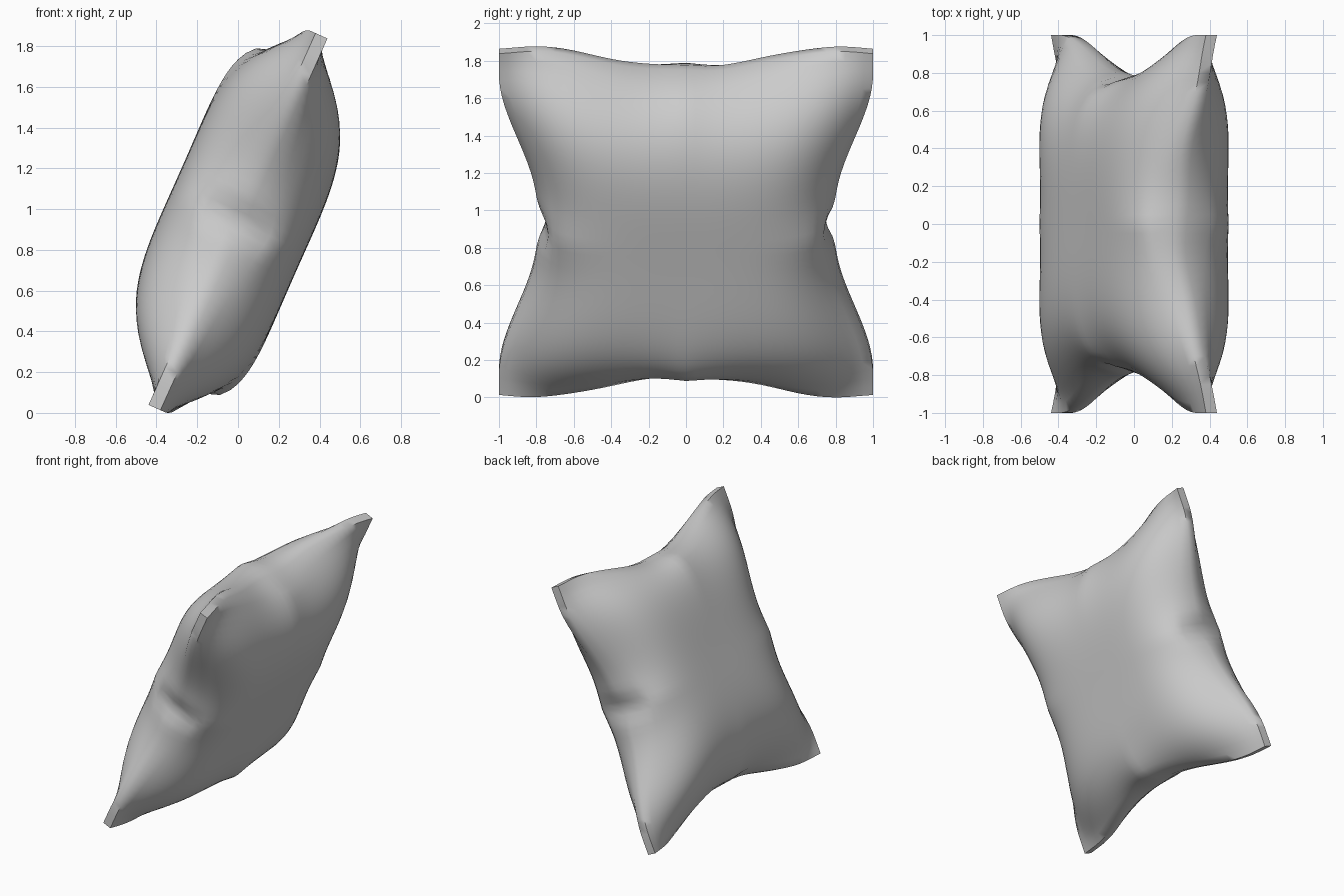
import bpy, bmesh, math
from mathutils import Matrix

if "Cube" in bpy.data.objects:
    bpy.data.objects.remove(bpy.data.objects["Cube"])

TILT = math.radians(24.2)
RIM = 0.032      # half width of the edge strip
PUFF = 0.328     # extra half thickness in the middle


def ease(start, end, t):
    t = min(max((abs(t) - start) / (end - start), 0), 1)
    return t * t * (3 - 2 * t)


def pillow_point(a, b, side):
    """Place a point; a runs up the cushion, b across it, side is +1 or -1."""
    # Seams curve inwards between the corners
    u = a * (0.855 + 0.145 * ease(0.1, 0.88, b))
    v = b * (0.80 + 0.20 * ease(0.12, 0.88, a))
    # Pinched tuck in the middle of each side seam
    v -= math.copysign(0.055 * math.exp(-(a / 0.09) ** 2) * abs(b) ** 16, b)
    # Full in the middle, rounded at the seams, tapering to cones at the corners
    fullness = max(0, (1 - a ** 4) * (1 - b ** 4))
    w = side * (RIM + PUFF * fullness ** (0.5 + 0.9 * abs(a * b)))
    # End seams sag to opposite faces
    w -= 0.11 * a ** 3 * (1 - b * b)
    # Soft gathers close to the end seams
    w += 0.01 * math.sin(11 * b) * abs(a) ** 14 * (1 - b * b)
    return w, v, u


# Cushion: a box cut into a fine grid on its two faces, then puffed
bm = bmesh.new()
bmesh.ops.create_cube(bm, size=2)
flat_edges = [e for e in bm.edges if abs(e.verts[0].co.x - e.verts[1].co.x) < 0.1]
bmesh.ops.subdivide_edges(bm, edges=flat_edges, cuts=39, use_grid_fill=True)
for vert in bm.verts:
    side, b, a = vert.co
    vert.co = pillow_point(a, b, math.copysign(1, side))
bmesh.ops.transform(bm, matrix=Matrix.Rotation(TILT, 4, 'Y'), verts=bm.verts)
lowest = min(v.co.z for v in bm.verts)
bmesh.ops.translate(bm, vec=(0, 0, -lowest), verts=bm.verts)
bmesh.ops.recalc_face_normals(bm, faces=bm.faces)

mesh = bpy.data.meshes.new("cushion")
bm.to_mesh(mesh)
bm.free()
cushion = bpy.data.objects.new("cushion", mesh)
bpy.context.collection.objects.link(cushion)

# Plain grey fabric
fabric = bpy.data.materials.new("grey_fabric")
fabric.use_nodes = True
grey = (0.6, 0.6, 0.6, 1)
fabric.diffuse_color = grey
fabric.node_tree.nodes["Principled BSDF"].inputs["Base Color"].default_value = grey
mesh.materials.append(fabric)

bpy.context.view_layer.objects.active = cushion
cushion.select_set(True)
bpy.ops.object.shade_smooth_by_angle(angle=math.radians(60))
